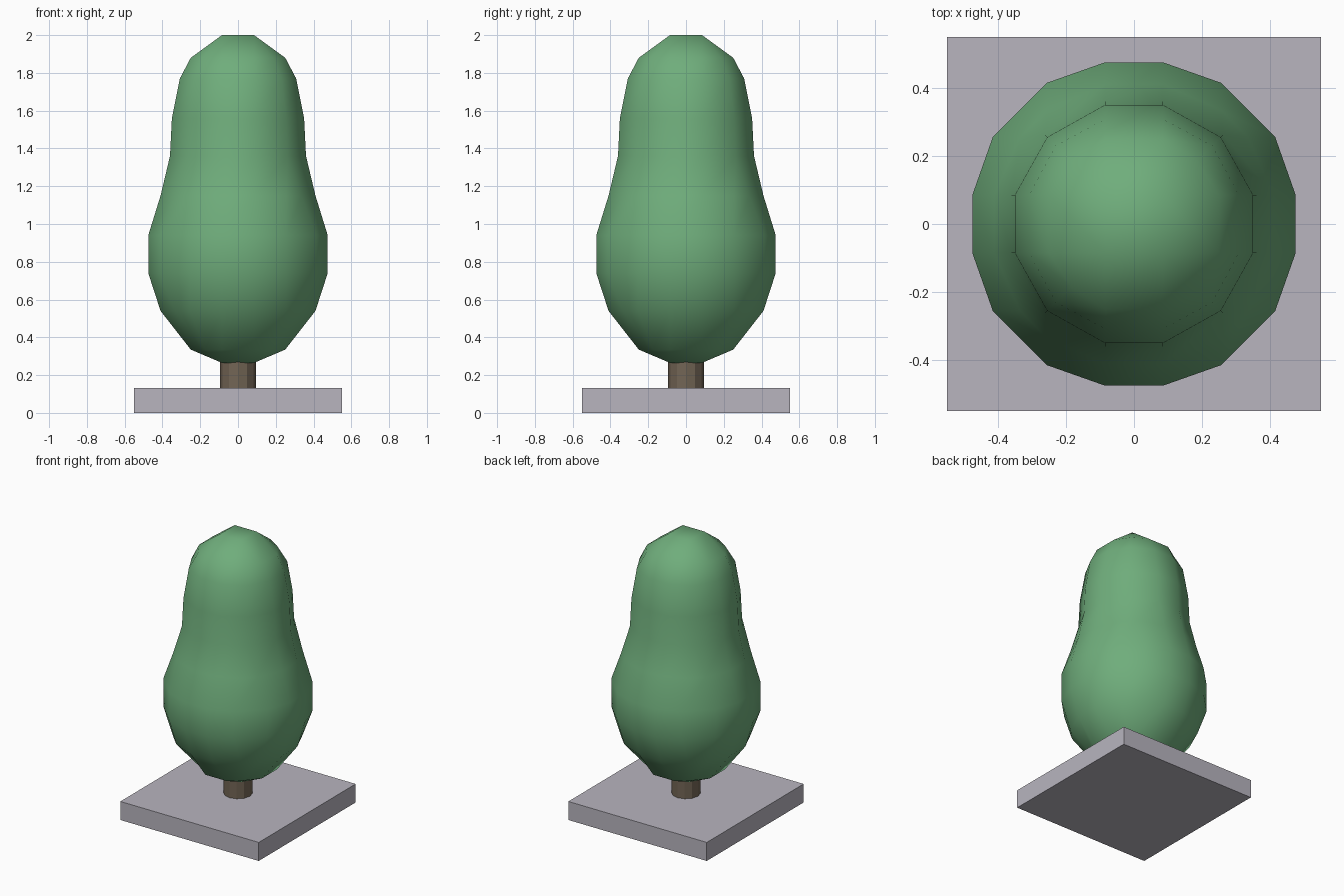
import bpy, bmesh, math

if "Cube" in bpy.data.objects:
    bpy.data.objects.remove(bpy.data.objects["Cube"])


def finish(obj, color):
    mat = bpy.data.materials.new(obj.name + "_colour")
    mat.diffuse_color = (*color, 1)
    mat.use_nodes = True
    mat.node_tree.nodes["Principled BSDF"].inputs["Base Color"].default_value = mat.diffuse_color
    obj.data.materials.append(mat)


# square plinth
bpy.ops.mesh.primitive_cube_add(size=1, location=(0, 0, 0.0665))
base = bpy.context.object
base.name = "base_slab"
base.scale = (1.1, 1.1, 0.133)
finish(base, (0.48, 0.46, 0.52))

# short trunk
bpy.ops.mesh.primitive_cylinder_add(vertices=12, radius=0.095, depth=0.27, location=(0, 0, 0.255))
trunk = bpy.context.object
trunk.name = "trunk"
finish(trunk, (0.17, 0.13, 0.09))

# foliage: rings given as height, outer extent, and the corner point (b, c)
A = 0.085
rings = [
    (0.265, A, A, A),
    (0.335, 0.25, 0.175, 0.175),
    (0.54, 0.41, 0.255, 0.335),
    (0.74, 0.475, 0.255, 0.415),
    (0.94, 0.475, 0.255, 0.415),
    (1.15, 0.41, 0.255, 0.335),
    (1.36, 0.36, 0.262, 0.262),
    (1.56, 0.35, 0.255, 0.255),
    (1.77, 0.308, 0.23, 0.23),
    (1.88, 0.25, 0.185, 0.185),
    (2.0, A, A, A),
]
bm = bmesh.new()
loops = []
for z, r, b, c in rings:
    loop = []
    for q in range(4):
        cs, sn = round(math.cos(q * math.pi / 2)), round(math.sin(q * math.pi / 2))
        for x, y in ((r, A), (c, b), (b, c), (A, r)):
            loop.append(bm.verts.new((x * cs - y * sn, x * sn + y * cs, z)))
    loops.append(loop)
for lo, hi in zip(loops, loops[1:]):
    for i in range(16):
        j = (i + 1) % 16
        bm.faces.new((lo[i], lo[j], hi[j], hi[i]))
bm.faces.new(loops[-1])
bm.faces.new(loops[0][::-1])
bmesh.ops.remove_doubles(bm, verts=bm.verts, dist=0.001)
bmesh.ops.recalc_face_normals(bm, faces=bm.faces)
for f in bm.faces:
    f.smooth = True
mesh = bpy.data.meshes.new("foliage")
bm.to_mesh(mesh)
bm.free()
foliage = bpy.data.objects.new("foliage", mesh)
bpy.context.collection.objects.link(foliage)
finish(foliage, (0.16, 0.42, 0.2))
